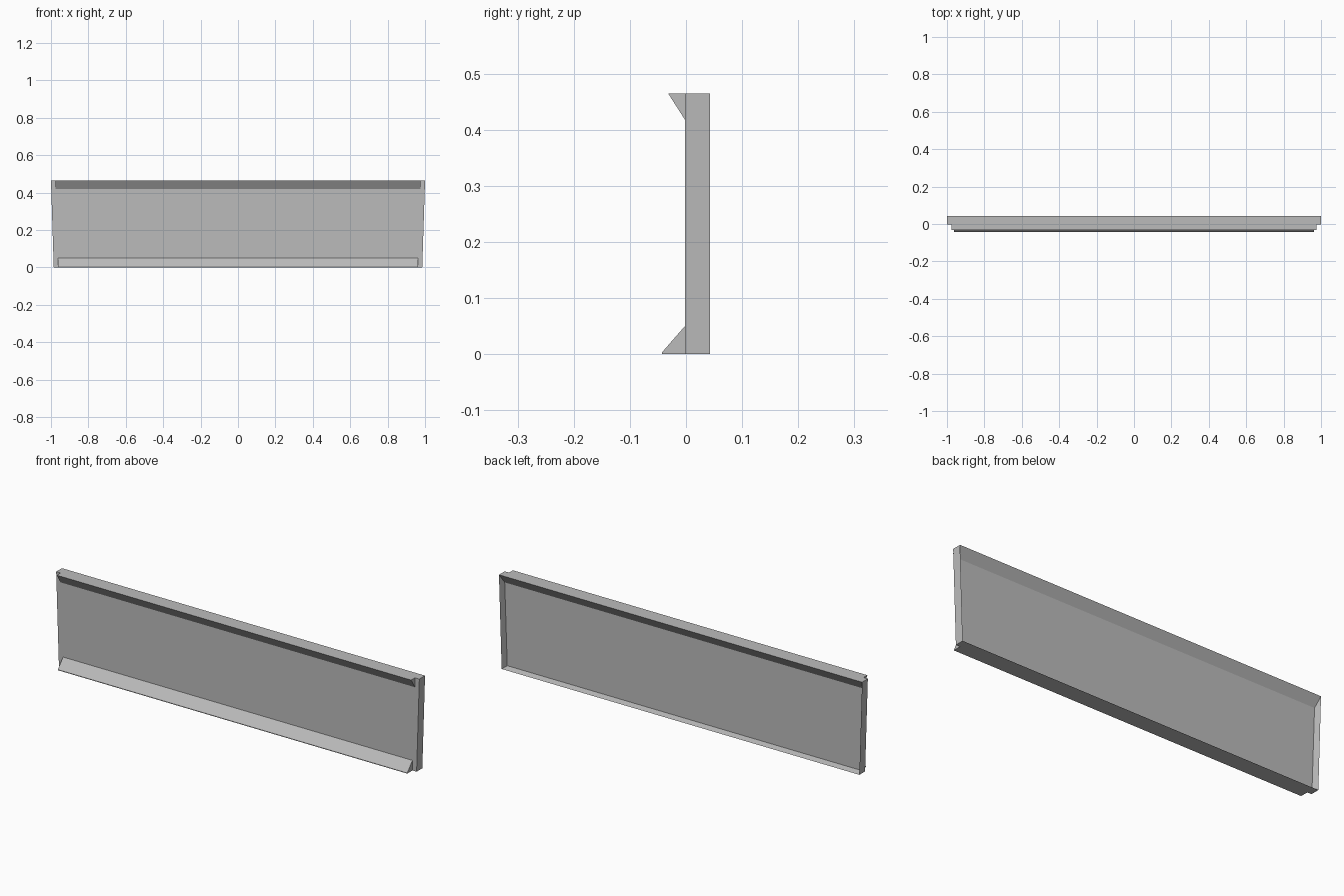
import bpy
import bmesh

cube = bpy.data.objects.get("Cube")
if cube:
    bpy.data.objects.remove(cube, do_unlink=True)

grey = bpy.data.materials.new("plain grey")
grey.use_nodes = True
grey.diffuse_color = (0.5, 0.5, 0.5, 1)
grey.node_tree.nodes["Principled BSDF"].inputs["Base Color"].default_value = (0.5, 0.5, 0.5, 1)

FRONT, BACK, FLOOR = -0.002, 0.043, 0.012
HEIGHT = 0.465


def finish(name, bm):
    """Turn a bmesh into a flat shaded grey object."""
    bmesh.ops.recalc_face_normals(bm, faces=bm.faces)
    mesh = bpy.data.meshes.new(name)
    bm.to_mesh(mesh)
    bm.free()
    mesh.materials.append(grey)
    obj = bpy.data.objects.new(name, mesh)
    bpy.context.collection.objects.link(obj)
    return obj


def outline(bm, y, bottom, top, low, high):
    """Ring of four vertices: a trapezoid in the xz plane."""
    points = [(-bottom, low), (bottom, low), (top, high), (-top, high)]
    return [bm.verts.new((x, y, z)) for x, z in points]


def bridge(bm, a, b):
    for i in range(len(a)):
        j = (i + 1) % len(a)
        bm.faces.new((a[i], a[j], b[j], b[i]))


# Tray-like panel: flat front, sloping walls around a recessed back
bm = bmesh.new()
front = outline(bm, FRONT, 0.985, 1.0, 0, HEIGHT)
rim = outline(bm, BACK, 0.985, 1.0, 0, HEIGHT)
recess = outline(bm, FLOOR, 0.976, 0.99, 0.007, HEIGHT - 0.047)
bm.faces.new(front)
bridge(bm, front, rim)
bridge(bm, rim, recess)
bm.faces.new(recess)
finish("panel", bm)


# Triangular lips along the front edges
def lip(name, half_width, profile):
    bm = bmesh.new()
    ends = [[bm.verts.new((x, y, z)) for y, z in profile]
            for x in (-half_width, half_width)]
    bridge(bm, *ends)
    for end in ends:
        bm.faces.new(end)
    finish(name, bm)


lip("top_lip", 0.976, [(FRONT, HEIGHT), (-0.032, HEIGHT), (FRONT, 0.418)])
lip("bottom_lip", 0.962, [(FRONT, 0), (-0.043, 0), (-0.043, 0.003), (FRONT, 0.05)])
